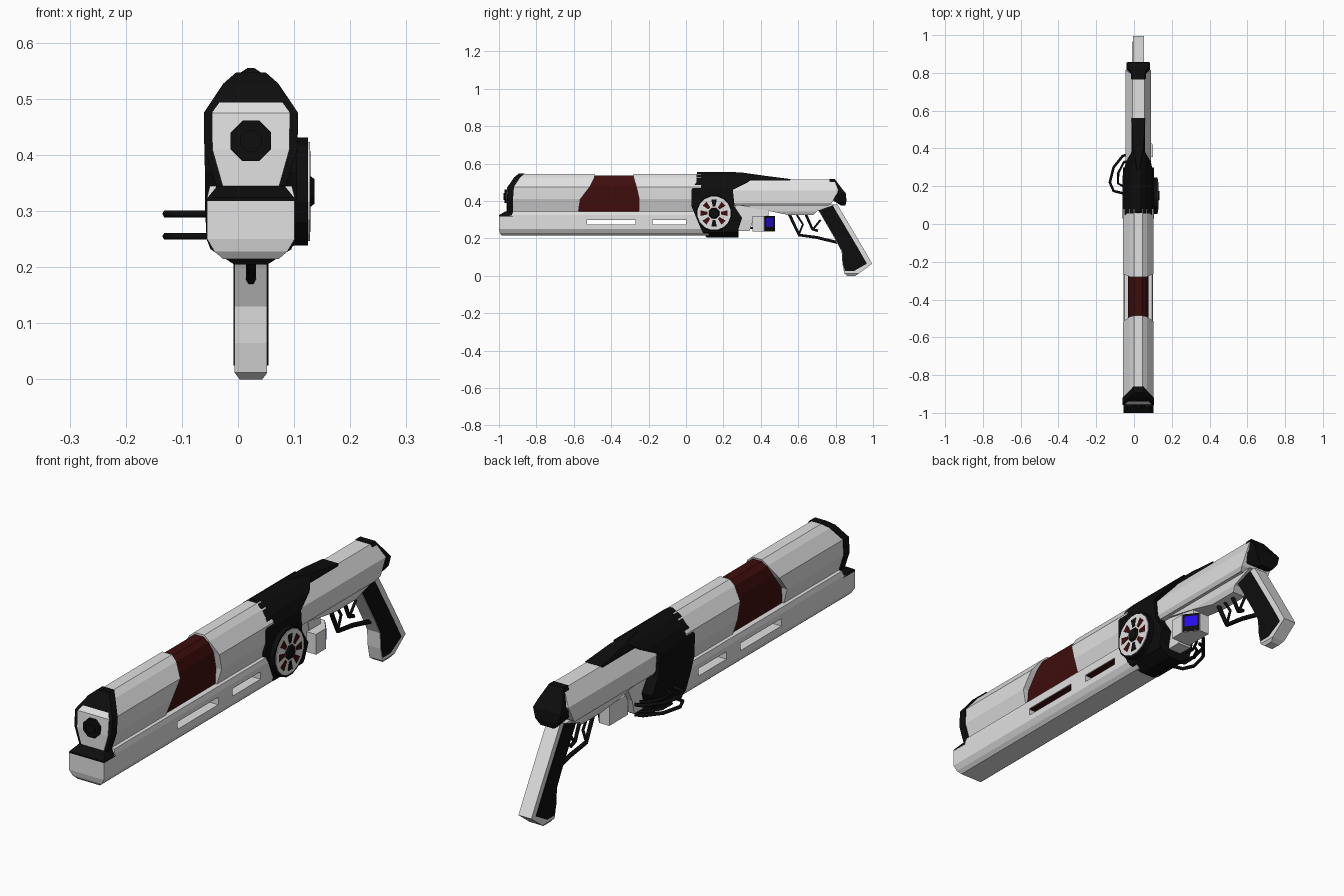
import bpy, bmesh, math
from mathutils import Matrix, Vector

if "Cube" in bpy.data.objects:
    bpy.data.objects.remove(bpy.data.objects["Cube"])

CX = 0.023  # centre plane of the body


def material(name, rgb):
    m = bpy.data.materials.new(name)
    m.use_nodes = True
    m.diffuse_color = (*rgb, 1)
    m.node_tree.nodes["Principled BSDF"].inputs["Base Color"].default_value = (*rgb, 1)
    return m


WHITE = material("shell white", (0.75, 0.75, 0.75))
BLACK = material("matte black", (0.004, 0.004, 0.004))
RED = material("dark red", (0.05, 0.004, 0.004))
BLUE = material("screen blue", (0.02, 0.004, 0.8))


def finish(name, bm, mat):
    bmesh.ops.recalc_face_normals(bm, faces=bm.faces)
    mesh = bpy.data.meshes.new(name)
    bm.to_mesh(mesh)
    bm.free()
    mesh.materials.append(mat)
    ob = bpy.data.objects.new(name, mesh)
    bpy.context.collection.objects.link(ob)
    return ob


def slab(name, mat, rows, cx=CX):
    """Symmetric solid from rows (half width, z, front y, back y), bottom to top."""
    bm = bmesh.new()
    rings = [[bm.verts.new((cx + sx * w, y, z)) for sx, y in
              ((-1, y0), (1, y0), (1, y1), (-1, y1))] for w, z, y0, y1 in rows]
    bm.faces.new(rings[0])
    bm.faces.new(rings[-1])
    for a, b in zip(rings, rings[1:]):
        for i in range(4):
            j = (i + 1) % 4
            bm.faces.new((a[i], a[j], b[j], b[i]))
    return finish(name, bm, mat)


def drum(name, mat, centre, radius, depth, axis, sides, tip=None):
    bm = bmesh.new()
    rot = Vector((0, 0, 1)).rotation_difference(Vector(axis)).to_matrix().to_4x4()
    spin = Matrix.Rotation(math.pi / sides, 4, "Z")
    bmesh.ops.create_cone(bm, cap_ends=True, segments=sides, radius1=radius,
                          radius2=radius if tip is None else tip, depth=depth,
                          matrix=Matrix.Translation(centre) @ rot @ spin)
    return finish(name, bm, mat)


def wire(name, mat, points, radius):
    cu = bpy.data.curves.new(name, "CURVE")
    cu.dimensions = "3D"
    cu.bevel_depth = radius
    cu.bevel_resolution = 1
    cu.use_fill_caps = True
    sp = cu.splines.new("POLY")
    sp.points.add(len(points) - 1)
    for p, co in zip(sp.points, points):
        p.co = (*co, 1)
    ob = bpy.data.objects.new(name, cu)
    bpy.context.collection.objects.link(ob)
    cu.materials.append(mat)
    bpy.ops.object.select_all(action="DESELECT")
    ob.select_set(True)
    bpy.context.view_layer.objects.active = ob
    bpy.ops.object.convert(target="MESH")


# Upper hull: one section, with ends that follow the height
section = [(.056, .32), (.058, .345), (.079, .41), (.08, .475), (.045, .525), (.022, .545)]
nose = [-.955, -.955, -.955, -.95, -.915, -.89]
band_front = [-.575, -.575, -.565, -.515, -.49, -.485]
band_back = [-.25, -.25, -.25, -.265, -.28, -.28]


def hull(name, mat, front, back, grow=0.0):
    slab(name, mat, [(w + grow, z + grow * .6 * (z > .5), a, b)
                     for (w, z), a, b in zip(section, front, back)])


hull("front_hull", WHITE, nose, band_front)
hull("rear_hull", WHITE, band_back, [.08] * 6)
hull("nose_rim", BLACK, [y - .003 for y in nose], [y + .03 for y in nose], .004)
slab("nose_face", WHITE, [(w * .87, z - .008 * (z > .5), y - .006, y + .01)
                          for (w, z), y in zip(section, nose)])
slab("red_band", RED, [(.05, .33, -.6, -.2), (.054, .42, -.6, -.2), (.054, .48, -.6, -.2),
                       (.04, .52, -.55, -.25), (.02, .537, -.52, -.25)])

# Muzzle
drum("muzzle_ring", BLACK, (CX, -.96, .425), .039, .02, (0, -1, 0), 8)
drum("muzzle_core", BLACK, (CX, -.972, .425), .02, .008, (0, -1, 0), 8)

# Slotted lower rail
slab("lower_rail", WHITE, [(.05, .215, -.985, .12), (.065, .228, -.995, .12),
                           (.078, .25, -1, .12), (.078, .275, -1, .12)])
slab("upper_rail", WHITE, [(.078, .305, -.99, .12), (.078, .325, -.93, .12),
                           (.073, .345, -.925, .12)])
for i, (a, b) in enumerate(((-1, -.53), (-.27, -.18), (0, .12))):
    slab(f"rail_post_{i + 1}", WHITE, [(.078, .275, a, b), (.078, .306, a, b)])
slab("rail_nose", WHITE, [(.078, .305, -1, -.92), (.078, .318, -1, -.92)])
slab("nose_foot", BLACK, [(.079, .318, -1, -.925), (.077, .324, -1, -.925),
                          (.06, .345, -.965, -.925)])
for i, (a, b) in enumerate(((-.53, -.27), (-.18, 0))):
    slab(f"slot_lining_{i + 1}", RED, [(.074, .302, a, b), (.074, .307, a, b)])

# Black centre shell and its tapering spine
slab("centre_shell", BLACK, [
    (.03, .205, .11, .28), (.072, .232, .09, .28), (.079, .25, .08, .28), (.082, .31, .055, .3),
    (.082, .37, .03, .26), (.084, .46, .03, .25), (.066, .5, .055, .33),
    (.036, .535, .055, .38), (.006, .555, .06, .26)])
slab("shell_spine", BLACK, [(.036, .49, .25, .54), (.036, .517, .25, .56),
                            (.028, .535, .25, .42), (.008, .552, .25, .3)])

# Side wheel on the left
WY, WZ = .15, .335
drum("wheel_drum", BLACK, (.1, WY, WZ), .098, .05, (1, 0, 0), 16)
drum("wheel_disc", WHITE, (.124, WY, WZ), .09, .008, (1, 0, 0), 16)
drum("wheel_hub", BLACK, (.13, WY, WZ), .034, .012, (1, 0, 0), 8, .024)
for i in range(8):
    turn = Matrix.Rotation(i * math.tau / 8, 4, "X")
    bm = bmesh.new()
    corners = [(.0, -.007, .036), (0, .007, .036), (0, .015, .072), (0, -.015, .072)]
    face = bm.faces.new([bm.verts.new(c) for c in corners])
    ext = bmesh.ops.extrude_face_region(bm, geom=[face])
    bmesh.ops.translate(bm, vec=(.003, 0, 0),
                        verts=[v for v in ext["geom"] if isinstance(v, bmesh.types.BMVert)])
    bmesh.ops.transform(bm, matrix=Matrix.Translation((.1265, WY, WZ)) @ turn, verts=bm.verts)
    finish(f"wheel_slot_{i + 1}", bm, RED if i % 4 == 2 or i % 2 else BLACK)

# Side cable loops on the right
for i, z in enumerate((.255, .295)):
    wire(f"outer_cable_{i + 1}", BLACK, [(-.03, .37, z), (-.06, .36, z), (-.108, .3, z),
         (-.128, .22, z), (-.108, .175, z), (-.03, .155, z)], .007)
    wire(f"inner_cable_{i + 1}", BLACK, [(-.03, .34, z), (-.055, .325, z), (-.083, .27, z),
         (-.085, .215, z), (-.03, .185, z)], .006)

# Rear receiver
slab("receiver", WHITE, [(.058, .375, .25, .76), (.068, .39, .24, .78), (.068, .455, .24, .815),
                         (.032, .515, .3, .79)])
slab("rear_cap", BLACK, [(.03, .375, .83, .852), (.05, .4, .79, .858), (.062, .44, .78, .855),
                         (.055, .465, .78, .835), (.033, .518, .765, .795)])
slab("receiver_underside", WHITE, [(.03, .325, .55, .68), (.04, .345, .45, .7),
                                   (.045, .38, .27, .8)])
slab("receiver_strut", WHITE, [(.03, .24, .28, .34), (.035, .3, .28, .36), (.035, .38, .26, .4)])

# Screen box with a slanted rear corner
bm = bmesh.new()
outline = [(.01, .355), (.1, .355), (.1, .418), (.055, .475), (.01, .475)]
base = bm.faces.new([bm.verts.new((x, y, .238)) for x, y in outline])
ext = bmesh.ops.extrude_face_region(bm, geom=[base])
bmesh.ops.translate(bm, vec=(0, 0, .082),
                    verts=[v for v in ext["geom"] if isinstance(v, bmesh.types.BMVert)])
finish("screen_box", bm, WHITE)
slab("box_mount", WHITE, [(.02, .31, .37, .44), (.02, .37, .36, .44)], .04)


def corner_plate(name, mat, inset, lift, z0, z1):
    a, b = Vector((.1, .418, 0)), Vector((.055, .475, 0))
    along = (b - a).normalized()
    out = Vector((along.y, -along.x, 0)) * lift
    p, q = a + along * inset + out, b - along * inset + out
    bm = bmesh.new()
    bm.faces.new([bm.verts.new((v.x, v.y, z)) for v, z in ((p, z0), (q, z0), (q, z1), (p, z1))])
    finish(name, bm, mat)


corner_plate("screen_frame", BLACK, .001, .001, .239, .319)
corner_plate("screen", BLUE, .01, .003, .262, .308)

# Grip with side panels
grip = [(.02, 0, .862, .905), (.029, .012, .847, .925), (.029, .065, .838, .995),
        (.029, .13, .805, .958), (.029, .2, .795, .917), (.029, .38, .69, .81)]
grip[2] = (.029, .065, .836, .995)
grip[3] = (.029, .13, .832, .958)
slab("grip", WHITE, grip)
slab("grip_panels", BLACK, [(.031, max(z, .025), a + .003, b - .028)
                            for w, z, a, b in grip[1:]])

# Trigger and guard
wire("trigger_guard", BLACK, [(CX, .55, .335), (CX, .575, .28), (CX, .605, .218),
                              (CX, .7, .205), (CX, .81, .178)], .009)
wire("guard_brace", BLACK, [(CX, .59, .33), (CX, .625, .275), (CX, .605, .225)], .006)
wire("trigger", BLACK, [(CX, .64, .33), (CX, .66, .285), (CX, .675, .25), (CX, .705, .24)], .008)
wire("trigger_link", BLACK, [(CX, .68, .25), (CX, .72, .3)], .006)
